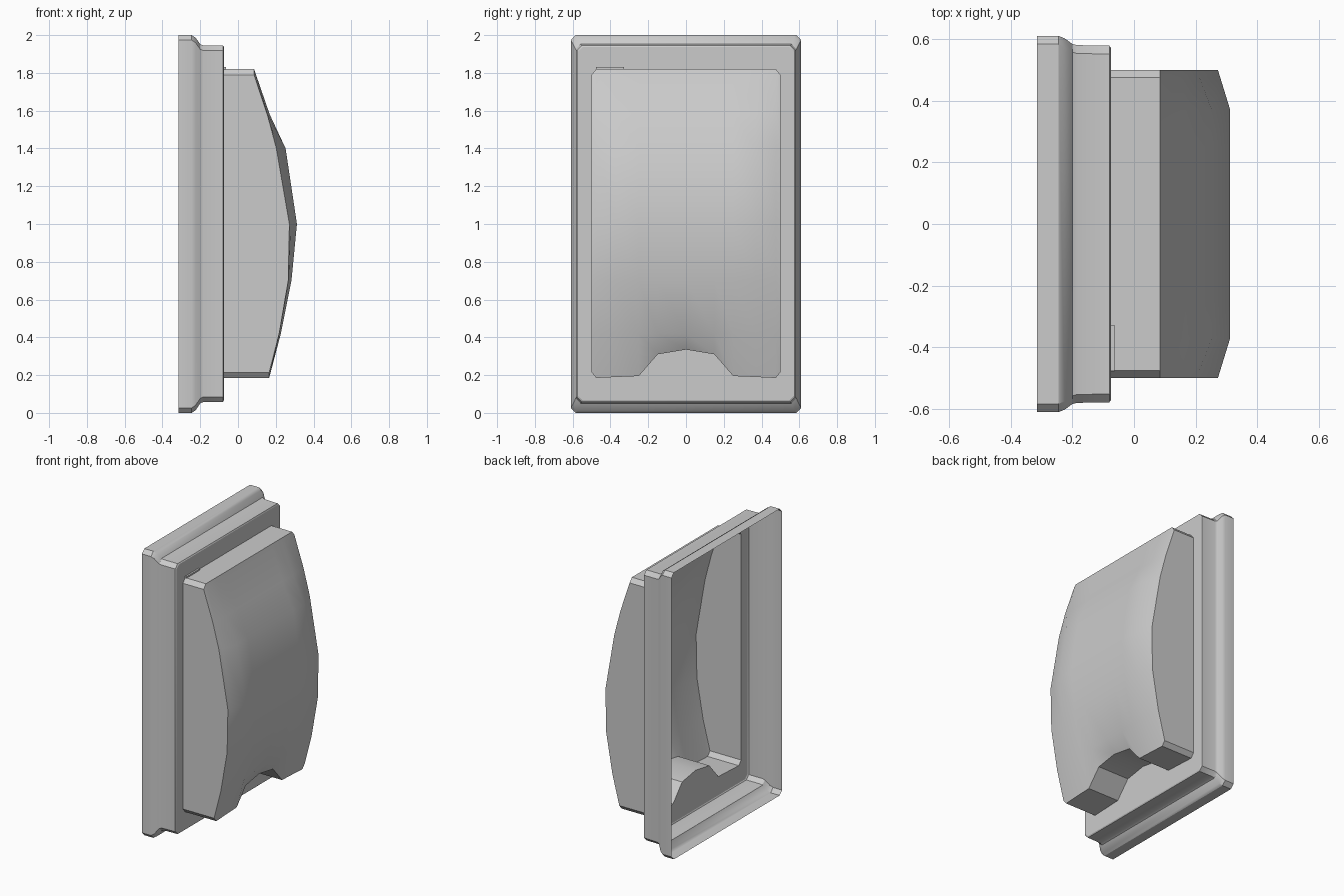
import bpy, bmesh, math

if "Cube" in bpy.data.objects:
    bpy.data.objects.remove(bpy.data.objects["Cube"])

X_BACK, X_FLANGE = -0.315, -0.075


def finish(bm, name, angle=28):
    bmesh.ops.recalc_face_normals(bm, faces=bm.faces[:])
    front = max(bm.faces, key=lambda f: f.calc_center_median().x)
    if front.normal.x < 0:
        bmesh.ops.reverse_faces(bm, faces=bm.faces[:])
    me = bpy.data.meshes.new(name)
    bm.to_mesh(me)
    bm.free()
    ob = bpy.data.objects.new(name, me)
    bpy.context.collection.objects.link(ob)
    bpy.ops.object.select_all(action='DESELECT')
    ob.select_set(True)
    bpy.context.view_layer.objects.active = ob
    bpy.ops.object.shade_smooth_by_angle(angle=math.radians(angle))
    return ob


def cut_rect(bm, x, y, z0, z1, c):
    # rectangle loop with clipped corners
    pts = [(y, z0 + c), (y, z1 - c), (y - c, z1), (c - y, z1),
           (-y, z1 - c), (-y, z0 + c), (c - y, z0), (y - c, z0)]
    return [bm.verts.new((x, a, b)) for a, b in pts]


def skin(bm, a, b):
    for i in range(len(a)):
        j = (i + 1) % len(a)
        bm.faces.new((a[i], a[j], b[j], b[i]))


bm = bmesh.new()

# Stepped outer frame, open at the back
sections = [(X_BACK, 0.610, 0.000, 2.000), (-0.245, 0.610, 0.000, 2.000),
            (-0.225, 0.602, 0.013, 1.987), (-0.200, 0.584, 0.050, 1.952),
            (-0.185, 0.580, 0.057, 1.946), (-0.080, 0.578, 0.058, 1.945),
            (X_FLANGE, 0.572, 0.065, 1.938)]
rings = [cut_rect(bm, x, y, a, b, 0.027) for x, y, a, b in sections]
for a, b in zip(rings, rings[1:]):
    skin(bm, a, b)

# Bulged front: columns across y, rows down z, notch in the bottom edge
half = [0.5, 0.475, 0.37, 0.25, 0.15]
cols = [-y for y in half] + [0] + half[::-1]
bottom = {0.5: 0.215, 0.475: 0.185, 0.37: 0.19, 0.25: 0.195, 0.15: 0.31, 0: 0.335}
rows = [(1.82, 0.085, 0.085), (1.58, 0.155, 0.168), (1.40, 0.203, 0.252),
        (1.00, 0.272, 0.312), (0.70, 0.266, 0.283), (0.42, 0.218, 0.227)]
grid = []
for y in cols:
    k = min(1, (0.5 - abs(y)) / 0.13)
    col = []
    for i, (z, side, mid) in enumerate(rows):
        if i == 0 and abs(y) == 0.5:
            z = 1.79
        col.append(bm.verts.new((side + (mid - side) * k, y, z)))
    col.append(bm.verts.new((0.165, y, bottom[abs(y)])))
    grid.append(col)
for a, b in zip(grid, grid[1:]):
    for i in range(len(rows)):
        bm.faces.new((a[i], a[i + 1], b[i + 1], b[i]))

# Box walls from the front edge back to the flange
rim = [c[0] for c in grid] + grid[-1][1:] + [c[-1] for c in grid[-2::-1]] + grid[0][-2:0:-1]
base = [bm.verts.new((X_FLANGE, v.co.y, v.co.z)) for v in rim]
skin(bm, rim, base)

# Flat flange joining box and frame
edges = [bm.edges.get((l[i - 1], l[i])) for l in (base, rings[-1]) for i in range(len(l))]
bmesh.ops.triangle_fill(bm, edges=edges, use_beauty=True, normal=(1, 0, 0))
finish(bm, "housing_shell")

# Small raised strip at the top of the box
bm = bmesh.new()
bmesh.ops.create_cube(bm, size=1)
bmesh.ops.scale(bm, vec=(0.012, 0.15, 0.012), verts=bm.verts[:])
bmesh.ops.translate(bm, vec=(-0.069, -0.402, 1.824), verts=bm.verts[:])
finish(bm, "top_strip")
